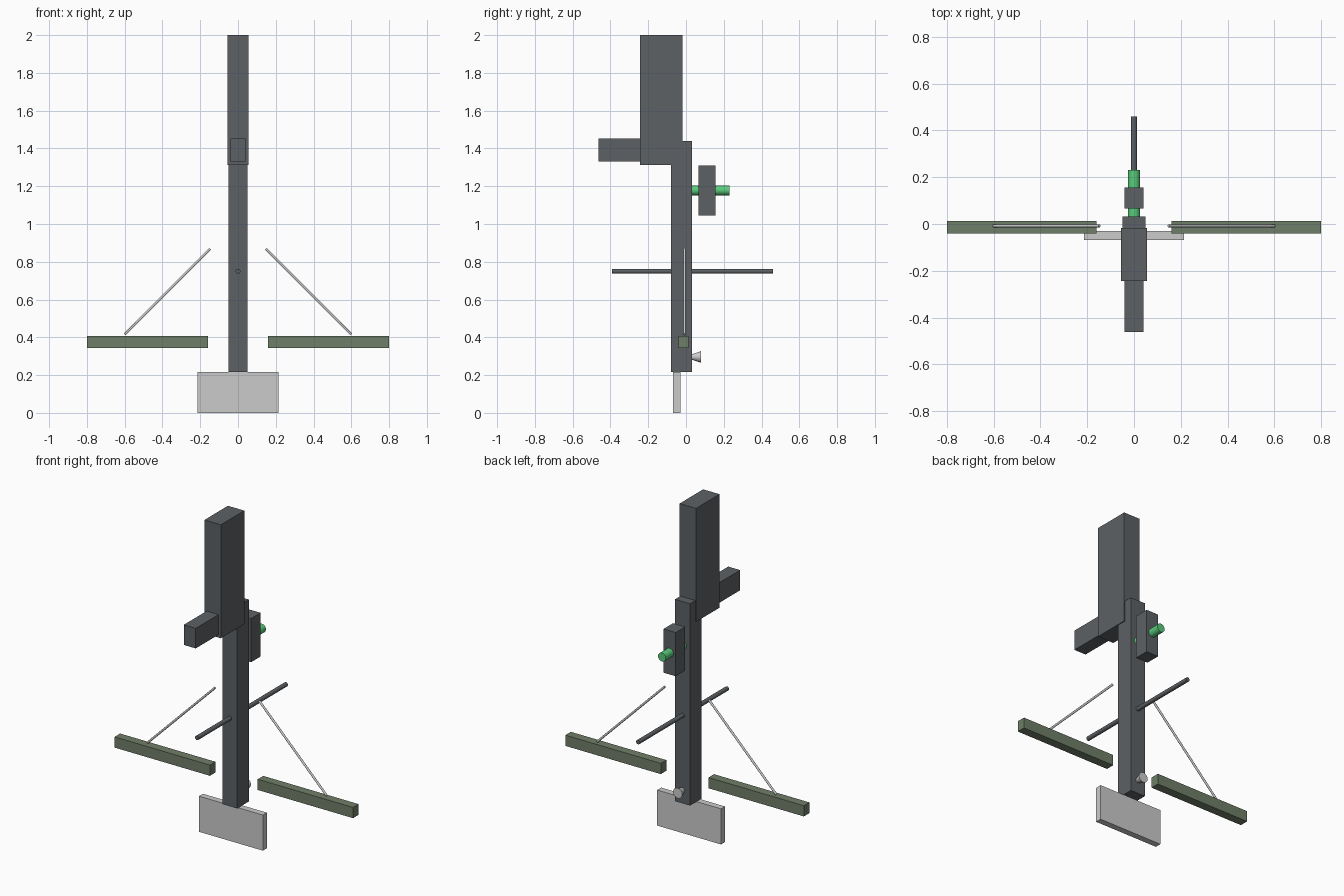
import bpy
import math
from mathutils import Vector

if "Cube" in bpy.data.objects:
    bpy.data.objects.remove(bpy.data.objects["Cube"])


def material(name, rgb):
    m = bpy.data.materials.new(name)
    m.diffuse_color = (*rgb, 1)
    m.use_nodes = True
    m.node_tree.nodes["Principled BSDF"].inputs["Base Color"].default_value = m.diffuse_color
    return m


dark = material("dark_metal", (0.11, 0.12, 0.13))
olive = material("olive", (0.16, 0.21, 0.14))
green = material("green", (0.10, 0.60, 0.20))


def box(name, lo, hi, mat=None):
    lo, hi = Vector(lo), Vector(hi)
    bpy.ops.mesh.primitive_cube_add(size=1, location=(lo + hi) / 2)
    ob = bpy.context.object
    ob.name = name
    ob.scale = hi - lo
    bpy.ops.object.transform_apply(location=False, rotation=False, scale=True)
    if mat:
        ob.data.materials.append(mat)
    return ob


def rod(name, a, b, r1, r2=None, mat=None, sides=16):
    a, b = Vector(a), Vector(b)
    d = b - a
    bpy.ops.mesh.primitive_cone_add(
        vertices=sides, radius1=r1, radius2=r1 if r2 is None else r2,
        depth=d.length, location=(a + b) / 2,
        rotation=d.to_track_quat('Z', 'Y').to_euler())
    ob = bpy.context.object
    ob.name = name
    bpy.ops.object.shade_smooth_by_angle(angle=math.radians(40))
    if mat:
        ob.data.materials.append(mat)
    return ob


# Base plate and mast
box("base_plate", (-0.214, -0.068, 0), (0.214, -0.03, 0.216))
box("mast", (-0.05, -0.079, 0.216), (0.05, 0.033, 1.44), dark)

# Tall head box with stub at the front
box("head_box", (-0.055, -0.243, 1.312), (0.055, -0.018, 2.0), dark)
box("front_stub", (-0.04, -0.462, 1.33), (0.04, -0.243, 1.452), dark)

# Rear block carried on a green pin
box("rear_block", (-0.041, 0.066, 1.045), (0.041, 0.157, 1.31), dark)
rod("green_pin", (0, 0.033, 1.178), (0, 0.231, 1.178), 0.026, mat=green, sides=24)

# Cross rod through the mast, and flared nozzle low at the back
rod("cross_rod", (0, -0.393, 0.75), (0, 0.46, 0.75), 0.013, mat=dark)
rod("rear_nozzle", (0, 0.03, 0.296), (0, 0.08, 0.296), 0.014, 0.031)

# Side bars with their slanted struts
for s, side in ((-1, "left"), (1, "right")):
    x1, x2 = sorted((s * 0.16, s * 0.80))
    box(side + "_bar", (x1, -0.04, 0.343), (x2, 0.013, 0.408), olive)
    rod(side + "_strut", (s * 0.148, -0.008, 0.868), (s * 0.6, -0.008, 0.415), 0.0065, sides=12)
